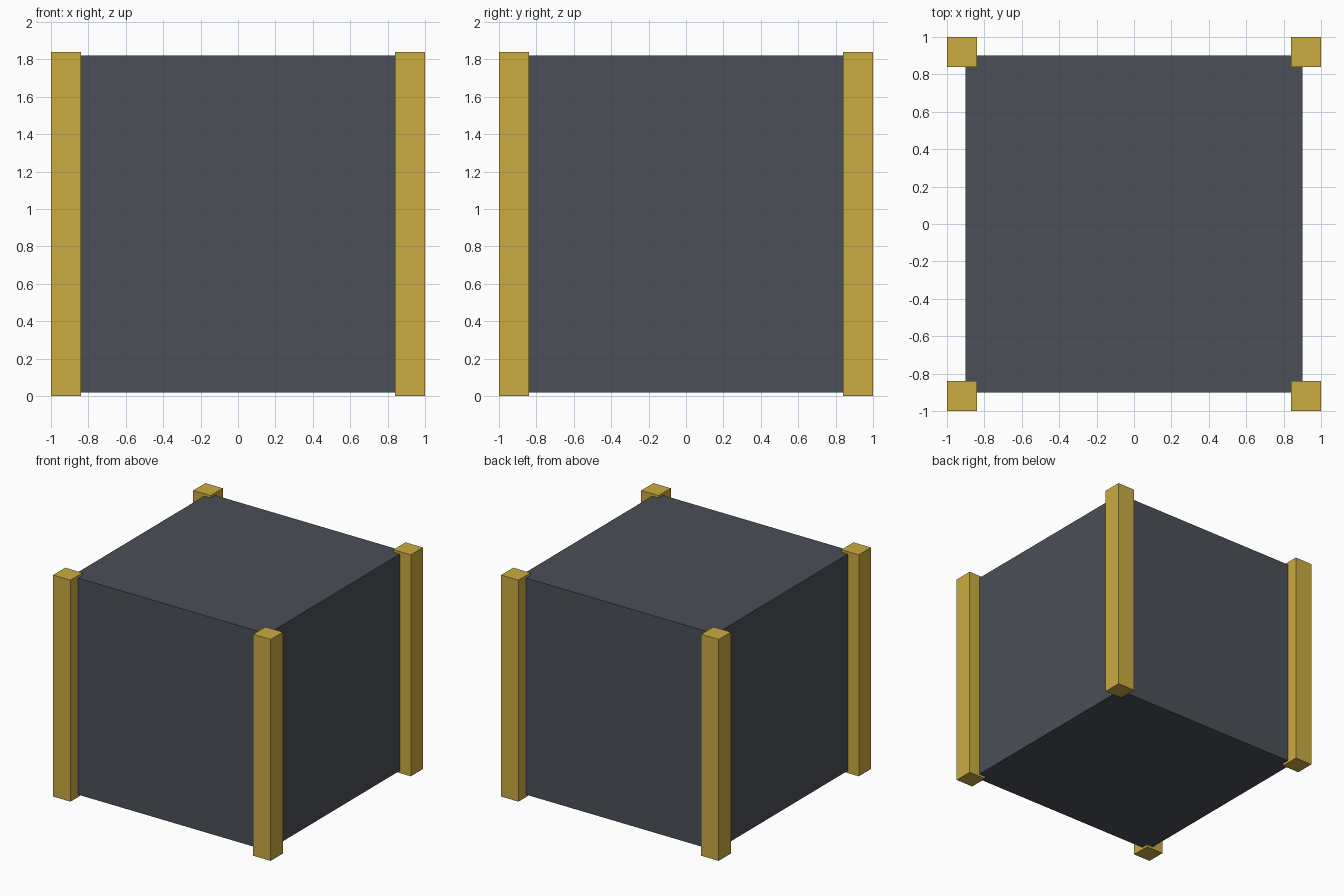
import bpy

if "Cube" in bpy.data.objects:
    bpy.data.objects.remove(bpy.data.objects["Cube"])


def material(name, color):
    mat = bpy.data.materials.new(name)
    mat.diffuse_color = (*color, 1)
    mat.use_nodes = True
    mat.node_tree.nodes["Principled BSDF"].inputs["Base Color"].default_value = mat.diffuse_color
    return mat


def box(name, center, size, mat):
    bpy.ops.mesh.primitive_cube_add(size=1, location=center)
    obj = bpy.context.object
    obj.name = name
    obj.scale = size
    bpy.ops.object.transform_apply(location=False, rotation=False, scale=True)
    obj.data.materials.append(mat)
    return obj


dark = material("dark_grey", (0.07, 0.08, 0.095))
gold = material("gold", (0.60, 0.41, 0.052))

# Main cube, raised slightly off the ground
box("body", (0, 0, 0.92), (1.8, 1.8, 1.8), dark)

# Square posts wrapping the four vertical corners
for side, x in (("left", -0.92), ("right", 0.92)):
    for end, y in (("front", -0.92), ("back", 0.92)):
        box(f"corner_post_{end}_{side}", (x, y, 0.92), (0.16, 0.16, 1.84), gold)
